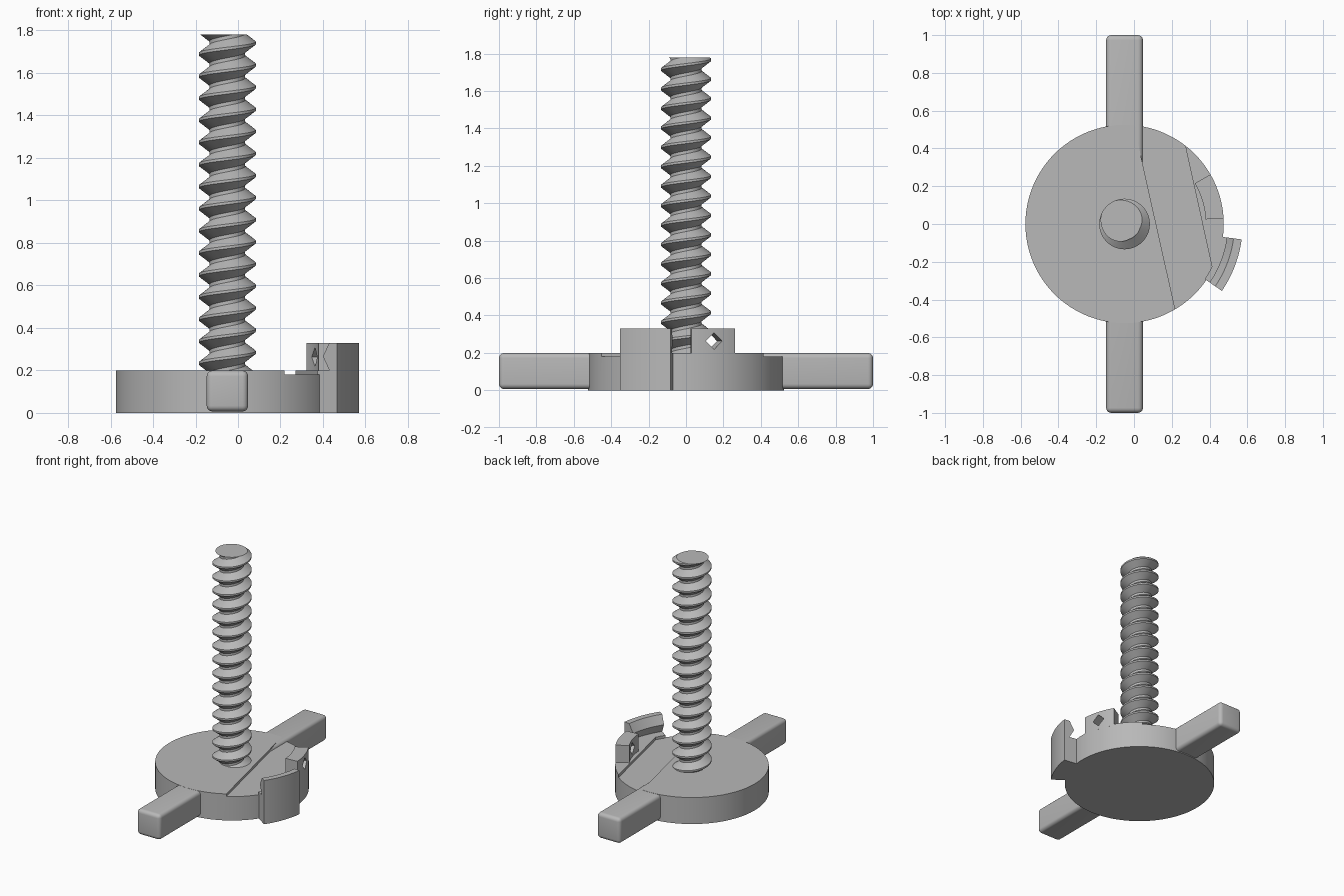
import bpy, bmesh
from math import radians, cos, sin, pi
from mathutils import Matrix

if "Cube" in bpy.data.objects:
    bpy.data.objects.remove(bpy.data.objects["Cube"])

CX = -0.05          # axis of the disc and the screw
DISC_R = 0.525
DISC_H = 0.2
HOOK_H = 0.33

grey = bpy.data.materials.new("plain grey")
grey.use_nodes = True
COLOR = (0.48, 0.48, 0.48, 1)
grey.diffuse_color = COLOR
grey.node_tree.nodes["Principled BSDF"].inputs["Base Color"].default_value = COLOR


def finish(bm, name, location=(0, 0, 0)):
    """Turn a bmesh into a named grey object."""
    bmesh.ops.recalc_face_normals(bm, faces=bm.faces)
    mesh = bpy.data.meshes.new(name)
    bm.to_mesh(mesh)
    bm.free()
    mesh.materials.append(grey)
    obj = bpy.data.objects.new(name, mesh)
    obj.location = location
    bpy.context.collection.objects.link(obj)
    return obj


def activate(obj):
    bpy.ops.object.select_all(action='DESELECT')
    obj.select_set(True)
    bpy.context.view_layer.objects.active = obj


def smooth(obj, angle=30):
    activate(obj)
    bpy.ops.object.shade_smooth_by_angle(angle=radians(angle))


def cut(obj, cutter):
    """Subtract the cutter, then drop it."""
    cutter.hide_render = True
    mod = obj.modifiers.new("cut", 'BOOLEAN')
    mod.operation = 'DIFFERENCE'
    mod.solver = 'EXACT'
    mod.object = cutter
    activate(obj)
    bpy.ops.object.modifier_apply(modifier=mod.name)
    bpy.data.objects.remove(cutter)


def prism(name, outline, z0, z1):
    """Extrude a flat outline upward."""
    bm = bmesh.new()
    face = bm.faces.new([bm.verts.new((x, y, z0)) for x, y in outline])
    top = bmesh.ops.extrude_face_region(bm, geom=[face])["geom"]
    bmesh.ops.translate(bm, vec=(0, 0, z1 - z0),
                        verts=[v for v in top if isinstance(v, bmesh.types.BMVert)])
    return finish(bm, name)


def sector(name, profile, start, end, steps=14):
    """Sweep a closed (radius, z) profile round the disc axis."""
    bm = bmesh.new()
    rings = []
    for i in range(steps + 1):
        a = radians(start + (end - start) * i / steps)
        rings.append([bm.verts.new((r * cos(a), r * sin(a), z)) for r, z in profile])
    n = len(profile)
    for a, b in zip(rings, rings[1:]):
        for k in range(n):
            bm.faces.new((a[k], a[(k + 1) % n], b[(k + 1) % n], b[k]))
    bm.faces.new(rings[0])
    bm.faces.new(rings[-1])
    return finish(bm, name, (CX, 0, 0))


# Base disc with a shallow slanted channel across its top
bm = bmesh.new()
bmesh.ops.create_cone(bm, cap_ends=True, segments=128, radius1=DISC_R, radius2=DISC_R,
                      depth=DISC_H, matrix=Matrix.Translation((0, 0, DISC_H / 2)))
disc = finish(bm, "base_disc", (CX, 0, 0))
cut(disc, prism("channel_cutter",
                [(-0.04, 0.7), (0.274, -0.7), (0.517, -0.7), (0.208, 0.7)], 0.18, 0.3))
smooth(disc)

# Handle bar with rounded edges
bm = bmesh.new()
bmesh.ops.create_cube(bm, size=1)
bmesh.ops.scale(bm, vec=(0.195, 2, 0.192), verts=bm.verts)
bmesh.ops.bevel(bm, geom=bm.edges[:], offset=0.027, segments=5, profile=0.5, affect='EDGES')
smooth(finish(bm, "handle_bar", (CX, 0, 0.103)))

# Threaded rod: one helical strip, trimmed flat at both ends
PITCH, TOP, STEPS = 0.104, 1.78, 48
thread = [(0.134, -0.06), (0.134, 0.06), (0.084, 0.42), (0.084, 0.58)]
bm = bmesh.new()
strip = []
for i in range(STEPS * 18 + 1):
    turn = i / STEPS - 16.5
    a = 2 * pi * turn + radians(135)
    strip.append([bm.verts.new((r * cos(a), r * sin(a), TOP + PITCH * (turn + t)))
                  for r, t in thread])
for i in range(len(strip) - 1):
    a, b = strip[i], strip[i + 1]
    for k in range(3):
        bm.faces.new((a[k], b[k], b[k + 1], a[k + 1]))
    if i + STEPS + 1 < len(strip):
        c, d = strip[i + STEPS], strip[i + STEPS + 1]
        bm.faces.new((a[3], b[3], d[0], c[0]))
for z, up in ((TOP, 1), (DISC_H - 0.02, -1)):
    bmesh.ops.bisect_plane(bm, geom=bm.verts[:] + bm.edges[:] + bm.faces[:],
                           plane_co=(0, 0, z), plane_no=(0, 0, up), clear_outer=True)
    rim = [e for e in bm.edges if e.is_boundary
           and all(abs(v.co.z - z) < 1e-4 for v in e.verts)]
    bmesh.ops.edgeloop_fill(bm, edges=rim)
smooth(finish(bm, "threaded_rod", (CX, 0, 0)))

# Outer hook with a V ridge along its inner face
hook = sector("outer_hook", [(0.515, 0), (0.625, 0), (0.625, HOOK_H), (0.582, HOOK_H),
                             (0.546, 0.266), (0.582, DISC_H), (0.515, DISC_H)], -34.5, -7.5)
smooth(hook)

# Upright lug on the disc rim, with a diamond hole through it
lug = sector("rim_lug", [(0.43, 0.19), (DISC_R, 0.19), (DISC_R, HOOK_H), (0.43, HOOK_H)],
             3.3, 30)
bm = bmesh.new()
bmesh.ops.create_cube(bm, size=1)
bmesh.ops.scale(bm, vec=(0.3, 0.064, 0.064), verts=bm.verts)
bmesh.ops.rotate(bm, verts=bm.verts, matrix=Matrix.Rotation(radians(45), 3, 'X'))
bmesh.ops.translate(bm, verts=bm.verts, vec=(0.48, 0, 0.263))
bmesh.ops.rotate(bm, verts=bm.verts, matrix=Matrix.Rotation(radians(16.6), 3, 'Z'))
cut(lug, finish(bm, "hole_cutter", (CX, 0, 0)))
smooth(lug)
